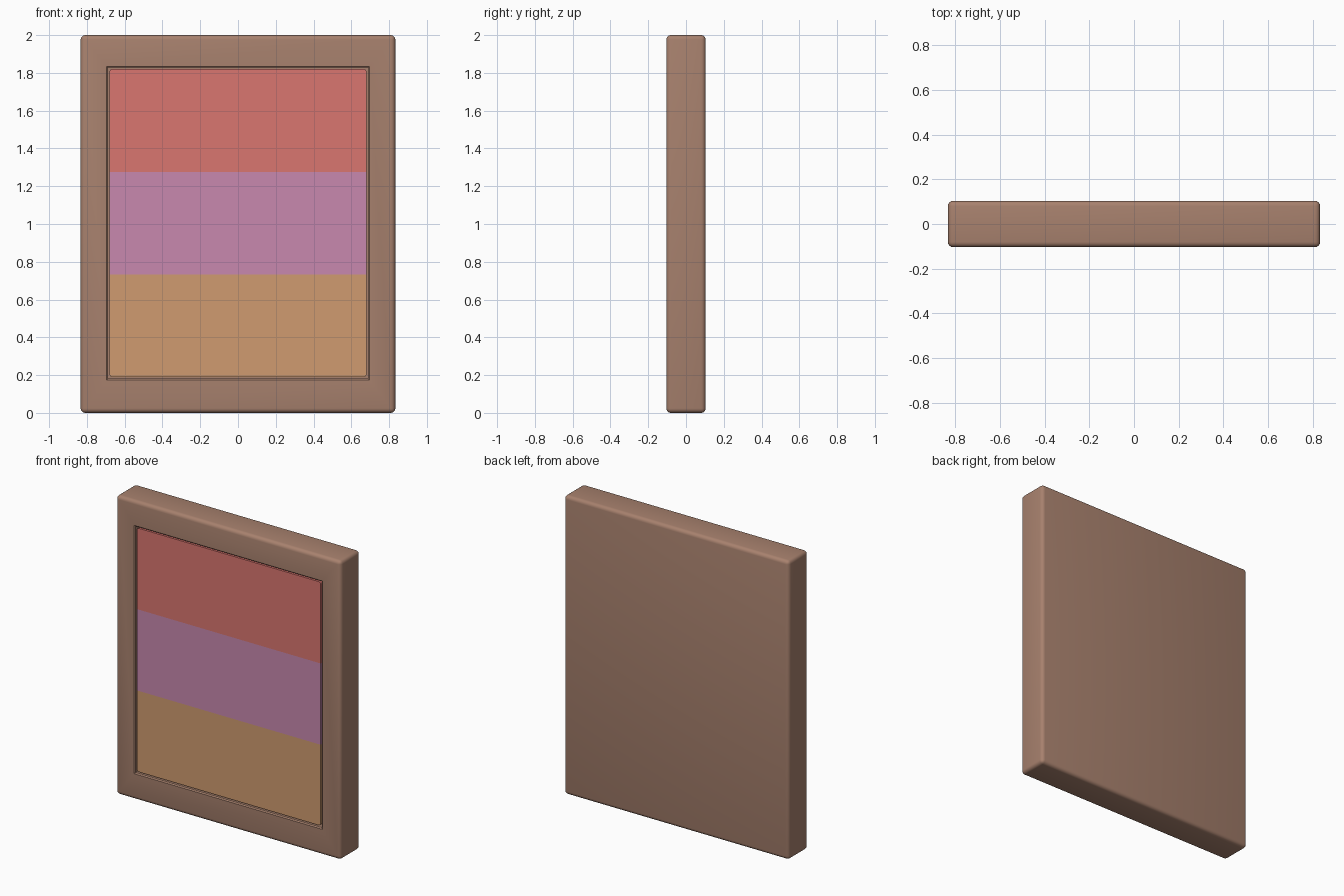
import bpy, bmesh

if "Cube" in bpy.data.objects:
    bpy.data.objects.remove(bpy.data.objects["Cube"])


def material(name, rgb):
    m = bpy.data.materials.new(name)
    m.diffuse_color = (*rgb, 1)
    m.use_nodes = True
    m.node_tree.nodes["Principled BSDF"].inputs["Base Color"].default_value = m.diffuse_color
    return m


def box(bm, x, y, z):
    """Axis-aligned box from (min, max) ranges."""
    bmesh.ops.create_cube(bm, size=1)
    for v in bm.verts:
        v.co = [r[0] if c < 0 else r[1] for c, r in zip(v.co, (x, y, z))]


def finish(bm, name, mat):
    bmesh.ops.recalc_face_normals(bm, faces=bm.faces[:])
    me = bpy.data.meshes.new(name)
    bm.to_mesh(me)
    bm.free()
    ob = bpy.data.objects.new(name, me)
    bpy.context.collection.objects.link(ob)
    me.materials.append(mat)
    bpy.ops.object.select_all(action='DESELECT')
    ob.select_set(True)
    bpy.context.view_layer.objects.active = ob
    bpy.ops.object.shade_smooth_by_angle(angle=0.6)
    return ob


# Frame: rounded slab with a shallow pocket in its front face
bm = bmesh.new()
box(bm, (-0.833, 0.833), (-0.104, 0.104), (0, 2))
bmesh.ops.bevel(bm, geom=bm.edges[:], offset=0.024, segments=4,
                profile=0.5, affect='EDGES')
front = min(bm.faces, key=lambda f: (round(f.calc_center_median().y, 4), -f.calc_area()))


def set_rim(y, half_x, z0, z1):
    for v in front.verts:
        v.co = (half_x if v.co.x > 0 else -half_x, y, z1 if v.co.z > 1 else z0)


bmesh.ops.inset_region(bm, faces=[front], thickness=0.1)
set_rim(-0.104, 0.697, 0.173, 1.835)
bmesh.ops.inset_region(bm, faces=[front], thickness=0.005)   # softened lip
set_rim(-0.098, 0.689, 0.181, 1.829)
bmesh.ops.inset_region(bm, faces=[front], thickness=0.001)   # pocket wall
set_rim(-0.06, 0.688, 0.182, 1.828)
finish(bm, "frame", material("brown", (0.39, 0.22, 0.155)))

# Picture: three stacked coloured bands
bands = [("lower_band", 0.19, 0.732, (0.63, 0.33, 0.16)),
         ("middle_band", 0.732, 1.276, (0.58, 0.25, 0.43)),
         ("upper_band", 1.276, 1.82, (0.70, 0.18, 0.16))]
for name, z0, z1, rgb in bands:
    bm = bmesh.new()
    box(bm, (-0.68, 0.68), (-0.097, -0.058), (z0, z1))
    corners = [e for e in bm.edges
               if abs(e.verts[0].co.y - e.verts[1].co.y) > 0.01
               and (e.verts[0].co.z < 0.2 or e.verts[0].co.z > 1.8)]
    if corners:
        bmesh.ops.bevel(bm, geom=corners, offset=0.014, segments=3,
                        profile=0.5, affect='EDGES')
    finish(bm, name, material(name + "_colour", rgb))
